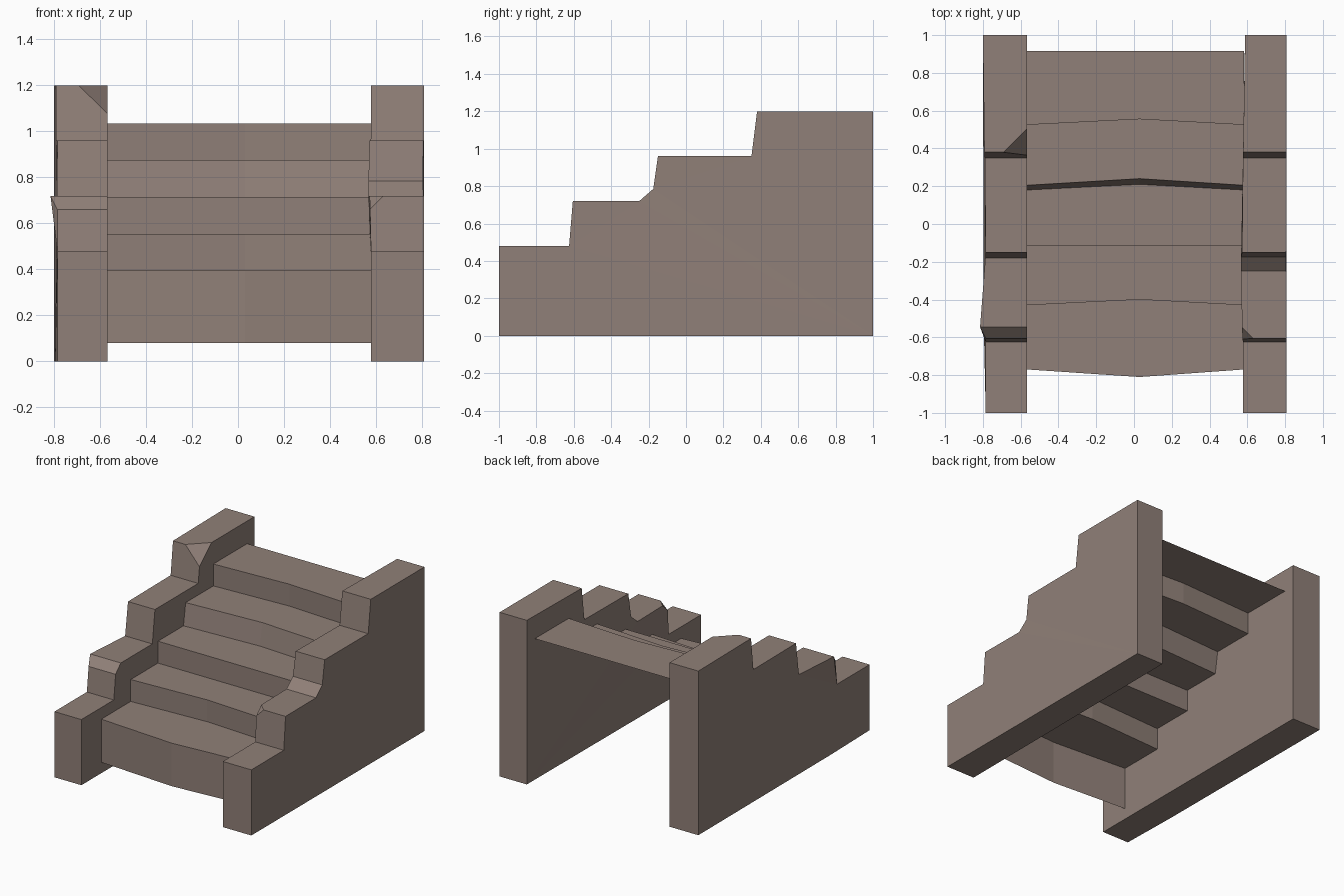
import bpy, bmesh
from mathutils import Vector

if "Cube" in bpy.data.objects:
    bpy.data.objects.remove(bpy.data.objects["Cube"])

stone = bpy.data.materials.new("warm grey stone")
stone.diffuse_color = (0.28, 0.216, 0.188, 1)
stone.use_nodes = True
stone.node_tree.nodes["Principled BSDF"].inputs["Base Color"].default_value = stone.diffuse_color


def finish(bm, name):
    mesh = bpy.data.meshes.new(name)
    bm.to_mesh(mesh)
    bm.free()
    mesh.materials.append(stone)
    ob = bpy.data.objects.new(name, mesh)
    bpy.context.collection.objects.link(ob)
    return ob


def stepped_wall(name, profile, chip_at, chip_size):
    """profile: (y, z, inner x, outer x); one inner corner gets chipped off."""
    bm = bmesh.new()
    inner = [bm.verts.new((xi, y, z)) for y, z, xi, xo in profile]
    outer = [bm.verts.new((xo, y, z)) for y, z, xi, xo in profile]
    bm.faces.new(inner)
    bm.faces.new(outer[::-1])
    n = len(profile)
    for i in range(n):
        j = (i + 1) % n
        bm.faces.new((inner[j], inner[i], outer[i], outer[j]))
    bmesh.ops.bevel(bm, geom=[inner[chip_at]], offset=chip_size,
                    offset_type='OFFSET', segments=1, profile=0.5, affect='VERTICES')
    bmesh.ops.recalc_face_normals(bm, faces=bm.faces)
    bmesh.ops.triangulate(bm, faces=[f for f in bm.faces if len(f.verts) > 4])
    return finish(bm, name)


# left wall: worn front edge on the second step, chipped top step
left = [(-1, 0, -.567, -.785), (-1, .48, -.567, -.785), (-.625, .48, -.567, -.785),
        (-.605, .66, -.567, -.785), (-.545, .72, -.567, -.815), (-.18, .72, -.567, -.787),
        (-.15, .96, -.567, -.785), (.35, .96, -.567, -.79), (.38, 1.2, -.567, -.792),
        (1, 1.2, -.567, -.80), (1, 0, -.567, -.80), (-.545, 0, -.567, -.795)]
stepped_wall("left_wall", left, 8, .125)

# right wall: worn notch before the third step, small chip on the second
right = [(-1, 0, .578, .808), (-1, .48, .578, .808), (-.625, .48, .578, .808),
         (-.605, .72, .573, .808), (-.25, .72, .567, .806), (-.175, .785, .567, .804),
         (-.15, .96, .572, .806), (.35, .96, .577, .808), (.38, 1.2, .578, .808),
         (1, 1.2, .588, .808), (1, 0, .588, .808)]
stepped_wall("right_wall", right, 3, .058)

# stair sheet: (y at the sides, y at the middle, z) along the zigzag
zigzag = [(-.77, -.81, .08), (-.77, -.81, .395), (-.43, -.40, .395), (-.43, -.40, .555),
          (-.115, -.115, .555), (-.115, -.115, .715), (.18, .21, .715), (.205, .24, .875),
          (.525, .555, .875), (.525, .555, 1.035), (.915, .915, 1.035)]
bm = bmesh.new()
rows = [[bm.verts.new(p) for p in ((-.567, ys, z), (.03, ym, z), (.582, ys, z))]
        for ys, ym, z in zigzag]
for a, b in zip(rows, rows[1:]):
    for k in range(2):
        bm.faces.new((a[k], a[k + 1], b[k + 1], b[k]))
finish(bm, "stair_treads")
